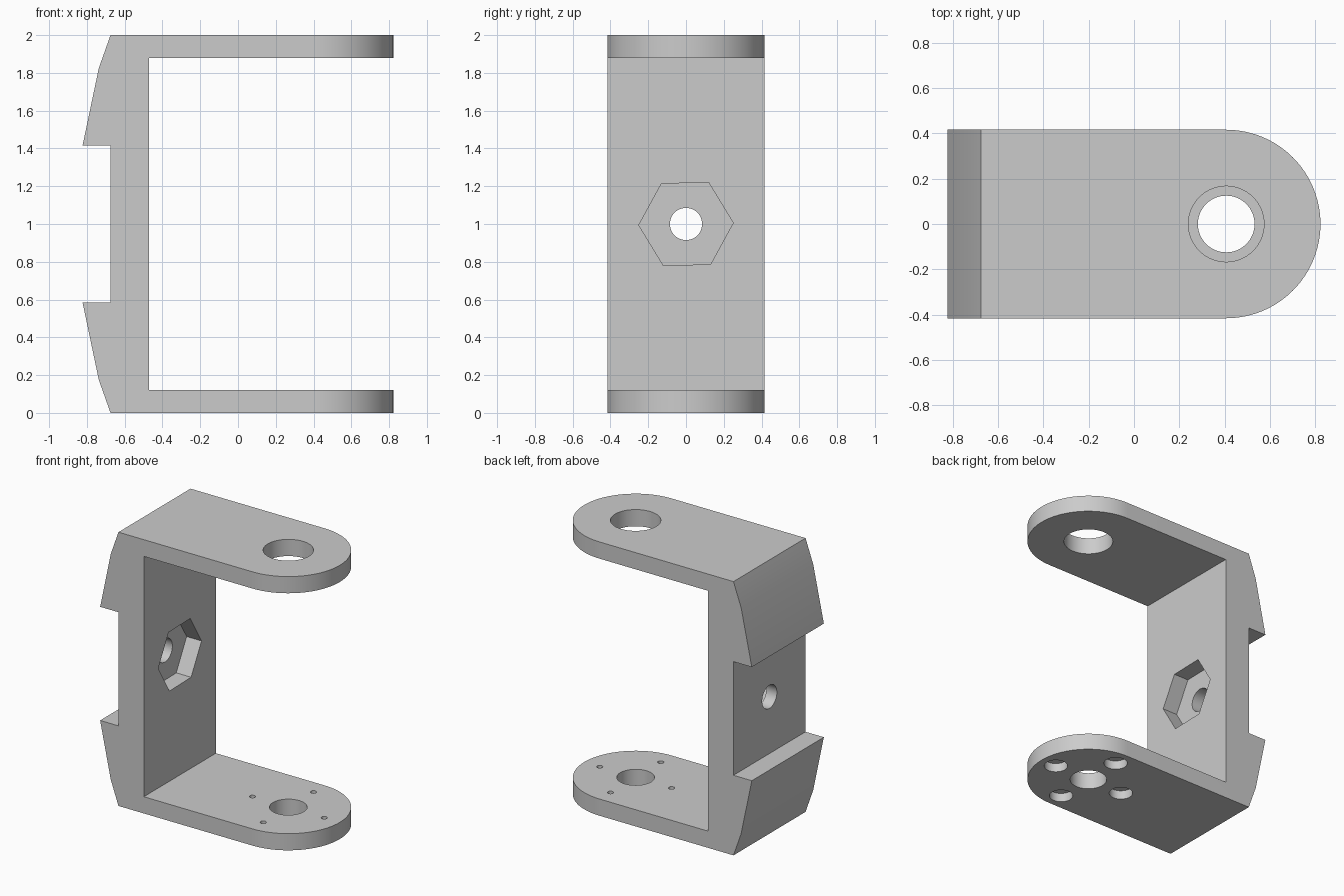
import bpy, bmesh
from math import pi, sin, cos, radians
from mathutils import Matrix, Vector

if "Cube" in bpy.data.objects:
    bpy.data.objects.remove(bpy.data.objects["Cube"])

HALF_X, HALF_Y, HEIGHT = 0.823, 0.416, 2.0
ARM = 0.122                       # thickness of each arm
PIVOT = HALF_X - HALF_Y           # x of the rounded arm ends
BACK, INNER = -0.675, -0.47       # outer and inner faces of the web
MID = HEIGHT / 2


def prism(name, points, offset):
    """Extrude a closed outline along an offset into a solid."""
    bm = bmesh.new()
    face = bm.faces.new([bm.verts.new(p) for p in points])
    new = bmesh.ops.extrude_face_region(bm, geom=[face])["geom"]
    bmesh.ops.translate(bm, vec=Vector(offset),
                        verts=[v for v in new if isinstance(v, bmesh.types.BMVert)])
    bmesh.ops.recalc_face_normals(bm, faces=bm.faces)
    mesh = bpy.data.meshes.new(name)
    bm.to_mesh(mesh)
    bm.free()
    obj = bpy.data.objects.new(name, mesh)
    bpy.context.collection.objects.link(obj)
    return obj


def apply_cut(target, cutter, operation="DIFFERENCE"):
    """Apply a boolean and discard the cutter."""
    mod = target.modifiers.new("cut", "BOOLEAN")
    mod.operation, mod.solver, mod.object = operation, "EXACT", cutter
    bpy.ops.object.select_all(action="DESELECT")
    bpy.context.view_layer.objects.active = target
    target.select_set(True)
    bpy.ops.object.modifier_apply(modifier=mod.name)
    bpy.data.objects.remove(cutter)


def drill(target, radius, start, end, sides=64, turn=0.0):
    """Cut a straight hole between two points."""
    start, end = Vector(start), Vector(end)
    axis = end - start
    tilt = Matrix.Rotation(pi / 2, 3, "Y") if abs(axis.x) > abs(axis.z) else Matrix.Identity(3)
    spin = Matrix.Rotation(turn, 3, "Z")
    bpy.ops.mesh.primitive_cylinder_add(
        vertices=sides, radius=radius, depth=axis.length,
        location=(start + end) / 2, rotation=(tilt @ spin).to_euler())
    apply_cut(target, bpy.context.object)


# Side profile: lower half listed, upper half mirrored
lower = [(BACK, 0.585), (-HALF_X, 0.585), (-0.737, 0.175), (BACK, 0),
         (1, 0), (1, ARM), (INNER, ARM)]
profile = lower + [(x, HEIGHT - z) for x, z in reversed(lower)]
bracket = prism("servo_bracket", [(x, -0.6, z) for x, z in profile], (0, 1.2, 0))

# Plan outline rounds the arm ends
arc = [(PIVOT + HALF_Y * cos(a), HALF_Y * sin(a))
       for a in (-pi / 2 + pi * i / 48 for i in range(49))]
plan = [(-1, HALF_Y), (-1, -HALF_Y)] + arc
apply_cut(bracket, prism("plan_outline", [(x, y, -0.5) for x, y in plan], (0, 0, 3)),
          "INTERSECT")

# Pivot holes in the upper and lower arms
drill(bracket, 0.167, (PIVOT, 0, 1.5), (PIVOT, 0, 2.5))
drill(bracket, 0.125, (PIVOT, 0, -0.5), (PIVOT, 0, 0.5))

# Four screw holes with counterbores below
for i in range(4):
    x, y = PIVOT + 0.29 * cos(i * pi / 2), 0.29 * sin(i * pi / 2)
    drill(bracket, 0.021, (x, y, -0.5), (x, y, 0.5), 24)
    drill(bracket, 0.08, (x, y, -0.5), (x, y, 0.065), 40)

# Hexagonal nut pocket and bolt hole through the web
drill(bracket, 0.25, (INNER - 0.12, 0, MID), (0, 0, MID), 6, radians(1.3))
drill(bracket, 0.085, (-1, 0, MID), (0, 0, MID), 48)

# Single grey finish
grey = bpy.data.materials.new("light_grey")
grey.use_nodes = True
colour = (0.6, 0.6, 0.6, 1)
grey.diffuse_color = colour
grey.node_tree.nodes["Principled BSDF"].inputs["Base Color"].default_value = colour
bracket.data.materials.clear()
bracket.data.materials.append(grey)

bpy.ops.object.select_all(action="DESELECT")
bracket.select_set(True)
bpy.context.view_layer.objects.active = bracket
bpy.ops.object.shade_smooth_by_angle(angle=radians(25))
